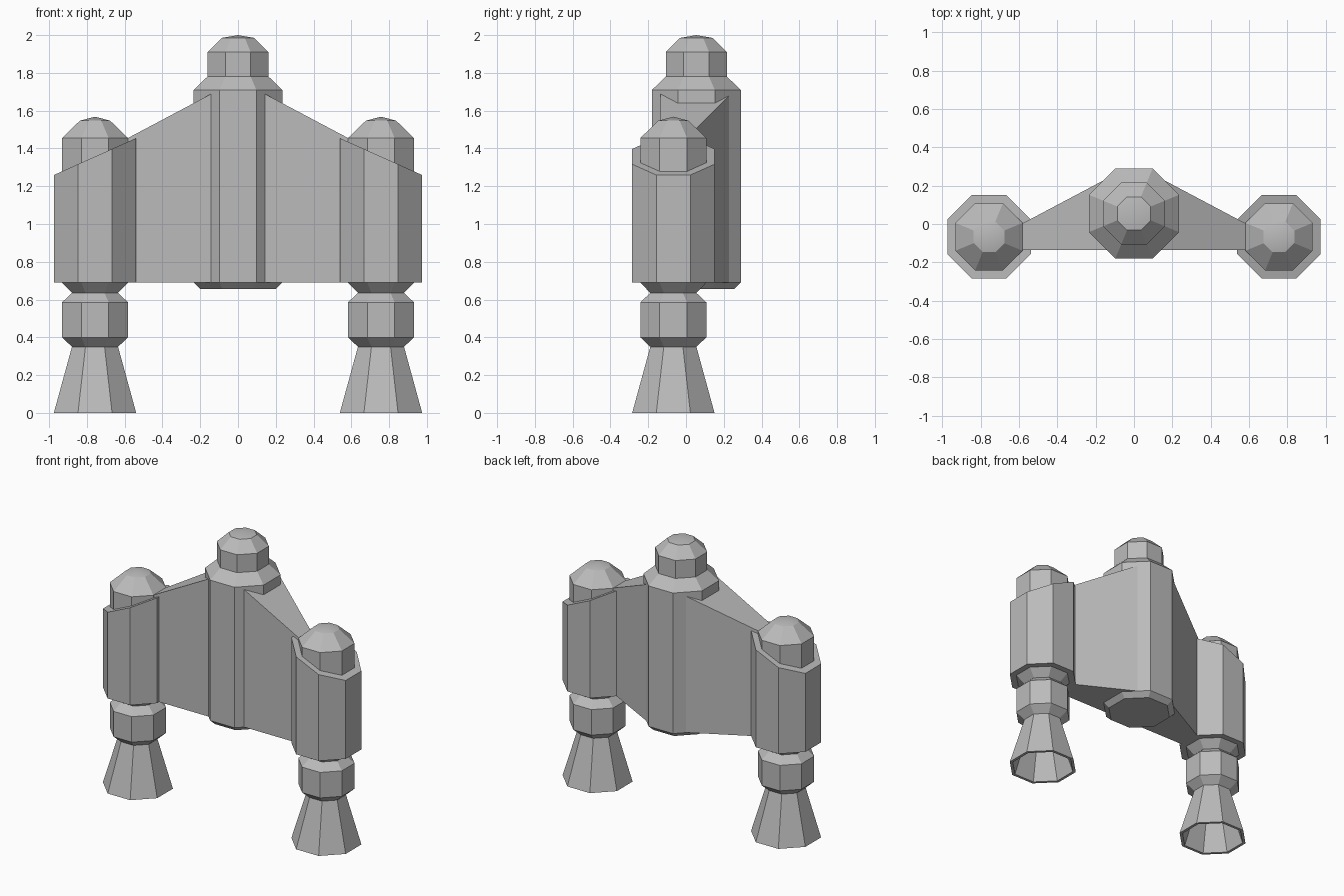
import bpy, bmesh, math

cube = bpy.data.objects.get("Cube")
if cube:
    bpy.data.objects.remove(cube, do_unlink=True)

# Single grey finish
grey = bpy.data.materials.new("plain_grey")
grey.use_nodes = True
colour = (0.5, 0.5, 0.5, 1)
grey.diffuse_color = colour
grey.node_tree.nodes["Principled BSDF"].inputs["Base Color"].default_value = colour

SIDES = 8
POD_X, POD_Y, TANK_Y = 0.757, -0.067, 0.055


def finish(name, bm):
    bmesh.ops.recalc_face_normals(bm, faces=bm.faces[:])
    mesh = bpy.data.meshes.new(name)
    bm.to_mesh(mesh)
    bm.free()
    mesh.materials.append(grey)
    obj = bpy.data.objects.new(name, mesh)
    bpy.context.collection.objects.link(obj)
    bpy.ops.object.select_all(action='DESELECT')
    obj.select_set(True)
    bpy.context.view_layer.objects.active = obj
    bpy.ops.object.shade_smooth_by_angle(angle=math.radians(25))
    return obj


def octagon_lathe(name, profile, cx, cy, top_slope=0):
    """Stack octagon rings from (flat radius, height) pairs; zero radius is a tip.
    top_slope tilts the highest ring towards x = 0."""
    bm = bmesh.new()
    top = max(z for r, z in profile)
    rings = []
    for r, z in profile:
        ring = []
        for i in range(SIDES if r else 1):
            a = (i + 0.5) * math.tau / SIDES
            rad = r / math.cos(math.pi / SIDES)
            dx = rad * math.cos(a)
            tilt = -math.copysign(top_slope, cx) * dx if z == top else 0
            ring.append(bm.verts.new((cx + dx, cy + rad * math.sin(a), z + tilt)))
        rings.append(ring)
    for a, b in zip(rings, rings[1:]):
        for i in range(SIDES):
            j = (i + 1) % SIDES
            if len(a) == 1:
                bm.faces.new((a[0], b[i], b[j]))
            elif len(b) == 1:
                bm.faces.new((a[i], a[j], b[0]))
            else:
                bm.faces.new((a[i], a[j], b[j], b[i]))
    for ring in (rings[0], rings[-1]):
        if len(ring) > 1:
            bm.faces.new(ring)
    return finish(name, bm)


def wing(name, side):
    """Tapered slab from the tank to a pod, with sloping top and back."""
    bm = bmesh.new()
    ends = []
    for x in (0.13, POD_X):
        back = 0.312 - 0.53 * x
        top = 1.764 - 0.53 * x
        ends.append([bm.verts.new((side * x, y, z)) for y, z in
                     ((-0.135, 0.69), (back, 0.69), (back, top), (-0.135, top))])
    a, b = ends
    for i in range(4):
        j = (i + 1) % 4
        bm.faces.new((a[i], a[j], b[j], b[i]))
    bm.faces.new(a)
    bm.faces.new(b)
    return finish(name, bm)


# Central tank with shoulder and domed cap
octagon_lathe("central_tank", [
    (0.2, 0.655), (0.235, 0.69), (0.235, 1.71), (0.162, 1.78),
    (0.162, 1.91), (0.087, 1.985), (0, 2.0)], 0, TANK_Y)

for label, side in (("left", 1), ("right", -1)):
    x = side * POD_X
    # Outer housing with slanted top
    octagon_lathe(label + "_housing", [(0.218, 0.69), (0.218, 1.357)],
                  x, POD_Y, top_slope=0.448)
    # Inner canister with domed cap
    octagon_lathe(label + "_canister", [
        (0.175, 1.1), (0.175, 1.455), (0.08, 1.547), (0, 1.568)], x, POD_Y)
    # Neck, collar and hollow exhaust bell
    octagon_lathe(label + "_nozzle", [
        (0, 0.33), (0.1, 0.33), (0.198, 0), (0.218, 0), (0.122, 0.35),
        (0.175, 0.4), (0.175, 0.585), (0.122, 0.635), (0.175, 0.69),
        (0, 0.7)], x, POD_Y)
    wing(label + "_wing", side)
